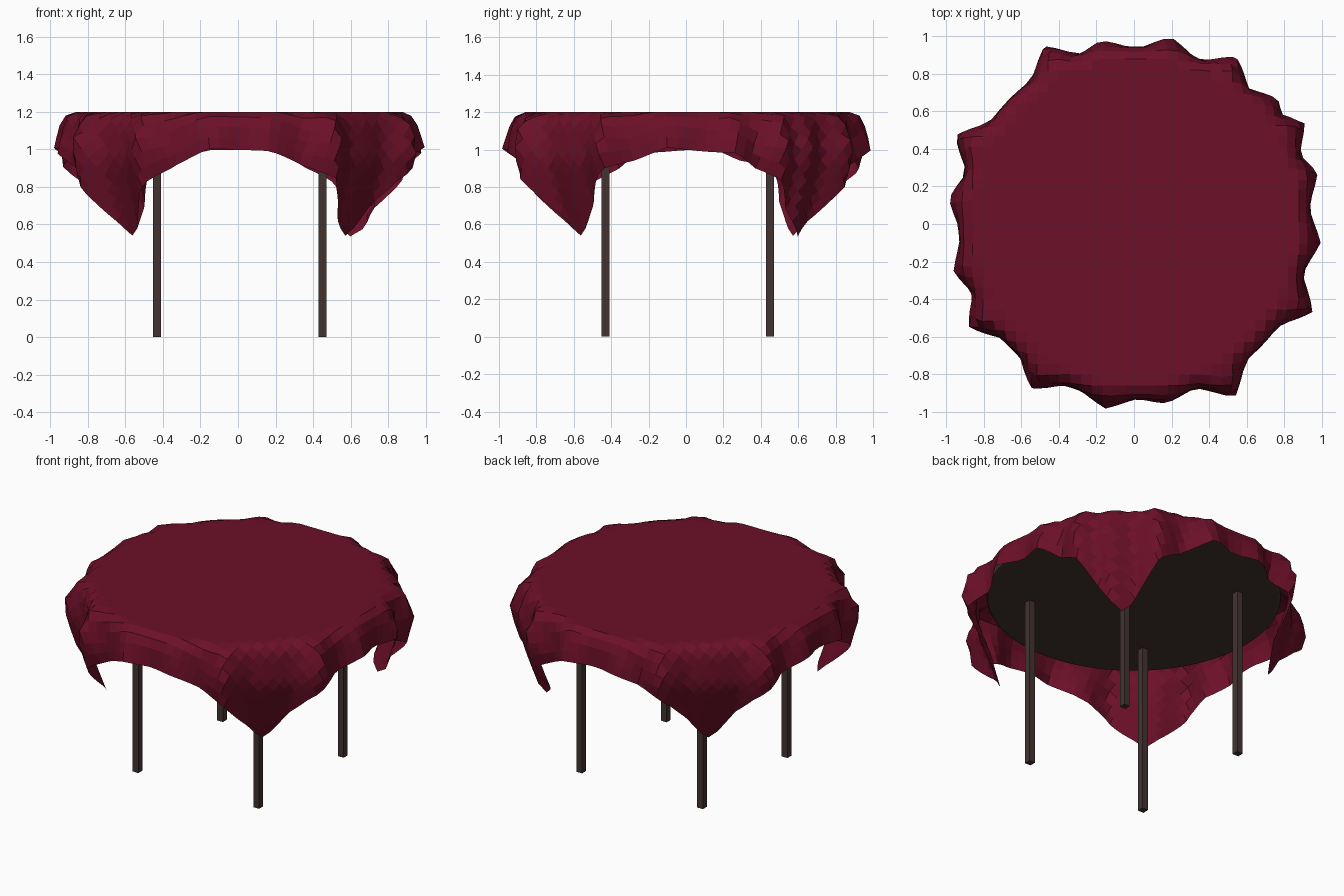
import bpy, bmesh, math

if "Cube" in bpy.data.objects:
    bpy.data.objects.remove(bpy.data.objects["Cube"])

C = 0.009          # table centre offset in x and y
TOP = 1.2          # cloth height
R = 0.89           # radius of flat part of the cloth
HALF = 1.1         # half side of the square cloth
N = 38             # cloth cells per side


def material(name, rgb):
    m = bpy.data.materials.new(name)
    m.diffuse_color = (*rgb, 1)
    m.use_nodes = True
    m.node_tree.nodes["Principled BSDF"].inputs["Base Color"].default_value = m.diffuse_color
    return m


crimson = material("crimson cloth", (0.15, 0.005, 0.021))
wood = material("dark wood", (0.055, 0.034, 0.031))


def make(name, bm, mat):
    bmesh.ops.recalc_face_normals(bm, faces=bm.faces[:])
    me = bpy.data.meshes.new(name)
    bm.to_mesh(me)
    bm.free()
    me.materials.append(mat)
    ob = bpy.data.objects.new(name, me)
    bpy.context.collection.objects.link(ob)
    return ob


# Fold crests of the hanging cloth: (angle in degrees, radius)
CRESTS = [(15.4, 1.01), (30.5, 1.05), (41, 1.01), (58.5, 1.04), (79, 1.01),
          (100.5, 0.99), (117, 1.06), (154, 1.065), (172.5, 1.0), (195, 1.0),
          (212, 1.045), (238, 1.04), (261, 1.0), (280, 0.975), (300, 1.07),
          (333.5, 1.06), (354, 0.995)]


def fold_radius(deg):
    """Crest falls off to a valley on each side."""
    best = 0.94
    for a, r in CRESTS:
        d = abs((deg - a + 180) % 360 - 180)
        best = max(best, 0.935 + (r - 0.935) * (1 - d / 9))
    return best


def drape(u, v):
    """Map a point of the flat square cloth onto the table."""
    rho = math.hypot(u, v)
    s = rho - R
    if s <= 0:
        return u + C, v + C, TOP
    deg = math.degrees(math.atan2(v, u)) % 360
    # corners: material is pushed towards the two flanking folds
    diag = math.floor(deg / 90) * 90 + 45
    d = deg - diag
    w = min(1, max(0, (s - 0.2) / 0.2))
    if abs(d) < 15:
        spread = math.copysign(15 * (abs(d) / 15) ** 0.65, d)
        deg = diag + d + (spread - d) * w
    t = min(1, s / 0.21)
    rad = R + (0.93 - R) * min(1, s / 0.07)
    rad += (fold_radius(deg) - 0.93) * t
    rad -= 0.14 * max(0, s - 0.27) / 0.4          # corner tips swing inwards
    z = TOP - math.sqrt(max(s * s - (rad - R) ** 2, 0.1 * s * s))
    a = math.radians(deg)
    return rad * math.cos(a) + C * 0.5, rad * math.sin(a) + C * 0.5, z


# Tablecloth: square sheet draped over the round top
bm = bmesh.new()
grid = [[bm.verts.new(drape(HALF * (2 * i / N - 1), HALF * (2 * j / N - 1)))
         for j in range(N + 1)] for i in range(N + 1)]
for i in range(N):
    for j in range(N):
        bm.faces.new((grid[i][j], grid[i + 1][j], grid[i + 1][j + 1], grid[i][j + 1]))
make("tablecloth", bm, crimson)

# Round table top with bevelled edges
bm = bmesh.new()
bmesh.ops.create_cone(bm, cap_ends=True, segments=64, radius1=0.88, radius2=0.88, depth=0.08)
bmesh.ops.translate(bm, verts=bm.verts[:], vec=(C, C, 1.145))
top = make("table_top", bm, wood)
bev = top.modifiers.new("edge", 'BEVEL')
bev.width = 0.015
bev.segments = 2

# Four square legs
for sx, xn in ((-1, "left"), (1, "right")):
    for sy, yn in ((-1, "front"), (1, "back")):
        bm = bmesh.new()
        bmesh.ops.create_cube(bm, size=1)
        bmesh.ops.scale(bm, verts=bm.verts[:], vec=(0.042, 0.042, 1.11))
        bmesh.ops.translate(bm, verts=bm.verts[:],
                            vec=(C + sx * 0.44, C + sy * 0.44, 0.555))
        make(f"{yn}_{xn}_leg", bm, wood)
